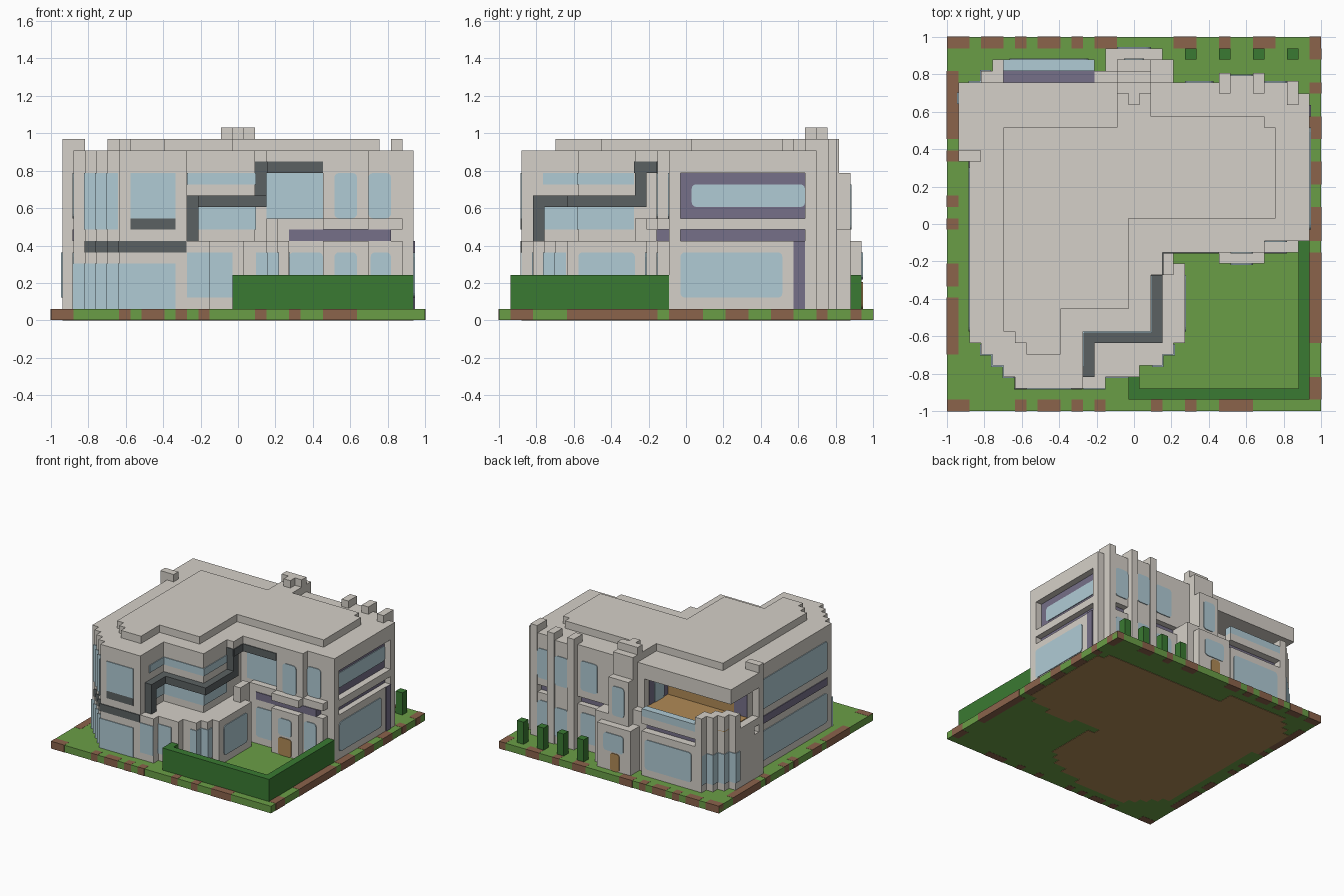
import bpy, bmesh
from mathutils import Vector

if "Cube" in bpy.data.objects:
    bpy.data.objects.remove(bpy.data.objects["Cube"])

SIZE = 33           # blocks along each side of the plot
U = 2 / SIZE        # one block


def material(name, code):
    """Flat colour from a hex code, converted to linear."""
    rgb = []
    for i in (0, 2, 4):
        c = int(code[i:i + 2], 16) / 255
        rgb.append(c / 12.92 if c < 0.04 else ((c + 0.055) / 1.055) ** 2.4)
    m = bpy.data.materials.new(name)
    m.use_nodes = True
    m.diffuse_color = (*rgb, 1)
    m.node_tree.nodes["Principled BSDF"].inputs["Base Color"].default_value = (*rgb, 1)
    return m


stone = material("pale stone", "d5d0c8")
glass = material("blue glass", "b0cbd5")
lawn = material("lawn green", "6a9e46")
leaf = material("hedge green", "3a7a32")
dirt = material("dirt brown", "8b634b")
slate = material("dark slate", "5b6162")
purple = material("purple trim", "767089")
wood = material("golden wood", "b08a56")


def finish(name, bm, mat):
    bmesh.ops.recalc_face_normals(bm, faces=bm.faces)
    for v in bm.verts:
        v.co = Vector((v.co.x * U - 1, v.co.y * U - 1, v.co.z * U))
    me = bpy.data.meshes.new(name)
    bm.to_mesh(me)
    bm.free()
    me.materials.append(mat)
    ob = bpy.data.objects.new(name, me)
    bpy.context.collection.objects.link(ob)


def prism(name, outline, z0, z1, mat, shift=(0, 0)):
    """Plan outline raised from z0 to z1, in blocks."""
    bm = bmesh.new()
    base = bm.faces.new([bm.verts.new((x + shift[0], y + shift[1], z0)) for x, y in outline])
    top = bmesh.ops.extrude_face_region(bm, geom=[base])["geom"]
    bmesh.ops.translate(bm, vec=(0, 0, z1 - z0),
                        verts=[g for g in top if isinstance(g, bmesh.types.BMVert)])
    finish(name, bm, mat)


def box(name, xs, ys, zs, mat, round_axis=None):
    bm = bmesh.new()
    bmesh.ops.create_cube(bm, size=1)
    for v in bm.verts:
        v.co = Vector([r[0] + (c + 0.5) * (r[1] - r[0]) for c, r in zip(v.co, (xs, ys, zs))])
    if round_axis is not None:
        edges = [e for e in bm.edges
                 if abs((e.verts[0].co - e.verts[1].co).normalized()[round_axis]) > 0.9]
        bmesh.ops.bevel(bm, geom=edges, offset=0.4, segments=3, profile=0.5, affect='EDGES')
    finish(name, bm, mat)


def pane(name, side, at, span, zs, mat=glass, rounded=True):
    """Thin plate on a wall facing the given side."""
    out = -0.1 if side in ("front", "left_side") else 0.1
    depth = sorted((at, at + out))
    if side in ("front", "back"):
        box(name, span, depth, zs, mat, 1 if rounded else None)
    else:
        box(name, depth, span, zs, mat, 0 if rounded else None)


def stairs(x, y, dx, dy, count):
    """Stepped corner in plan."""
    pts = [(x, y)]
    for _ in range(count):
        pts += [(x + dx, y), (x + dx, y + dy)]
        x, y = x + dx, y + dy
    return pts


# plan outlines
front_left = stairs(2, 6, 1, -1, 4)
back_left = stairs(1, 28, 1, 1, 3)[::-1]
terrace = [(14, 2), (14, 3), (17, 3), (17, 4), (19, 4)] + stairs(19, 5, 1, 1, 1)
wing = [(20, 14), (24, 14), (24, 13), (28, 13), (28, 14), (31, 14), (31, 15), (32, 15),
        (32, 28), (31, 28), (31, 29), (13, 29), (13, 31)] + back_left + [(1, 22)]
ground_plan = front_left + terrace + [(21, 6), (21, 13), (20, 13)] + wing + [(2, 22)]

# plot with dirt patches along its rim
box("lawn", (0, SIZE), (0, SIZE), (0.05, 1), lawn)
prism("footing", ground_plan, 0, 0.5, wood)
rims = {
    "front": "##....#.##.#.#....#..#..###......",
    "back": "##.##.#.##.#.##.....##..#..##...#",
    "left_side": ".....#####.##...#.#...#.######...",
    "right_side": ".##...########.###..##..##..#..#.",
}
for side, marks in rims.items():
    for i, mark in enumerate(marks):
        if mark == "#":
            span = (i, i + 1)
            edge = (-0.02, 1) if side in ("front", "left_side") else (SIZE - 1, SIZE + 0.02)
            xs, ys = (span, edge) if side in ("front", "back") else (edge, span)
            box("dirt_patch", xs, ys, (0.03, 1.02), dirt)

# hedges and shrubs
box("front_hedge", (16, 32), (1, 2), (1, 4), leaf)
box("hedge_return", (16, 17), (2, 3), (1, 4), leaf)
box("side_hedge", (31, 32), (2, 15), (1, 4), leaf)
for i in range(4):
    box("shrub", (21 + 3 * i, 22 + 3 * i), (31, 32), (1, 4), leaf)

# main storeys and roof
prism("ground_storey", ground_plan, 1, 7, stone)
prism("upper_storey", front_left + [(12, 2), (12, 7), (18, 7), (18, 15), (31, 15), (31, 28),
                                    (14, 28), (14, 24), (2, 24)], 7, 13, stone)
prism("ledge", [(18, 15), (20, 15)] + wing + [(18, 22)], 8, 9, stone)
prism("eaves", front_left + [(12, 2), (12, 7), (18, 7), (18, 12), (19, 12), (19, 14), (28, 14),
                             (28, 15), (32, 15), (32, 28), (31, 28), (31, 29), (1, 29),
                             (1, 22), (2, 22)], 13, 15, stone)
prism("roof_deck", [(5, 7), (6, 7), (6, 6), (7, 6), (7, 5), (10, 5), (10, 9), (16, 9), (16, 17),
                    (29, 17), (29, 25), (28, 25), (28, 26), (18, 26), (18, 28), (15, 28),
                    (15, 25), (5, 25)], 15, 16, stone)
box("chimney", (15, 18), (28, 29), (15, 17), stone)
box("chimney_stub", (16, 17), (27, 28), (15, 17), stone)
box("back_wall", (14, 31), (28, 29), (9, 13), stone)

# recessed purple slots between the storeys
box("front_slot", (21, 30), (13.9, 15), (7, 8), purple)
box("back_slot", (20, 30), (28, 28.2), (7, 8), purple)
box("right_slot", (31, 31.2), (16, 27), (7, 8), purple)
box("balcony_slot", (5, 13), (24, 30), (7, 8), purple)
box("balcony_corner_core", (1, 5), (24, 28), (7, 8), stone)
pane("left_slot", "left_side", 2, (7, 22), (7, 8), purple, False)
pane("right_recess", "right_side", 31, (16, 27), (9, 13), purple, False)
pane("right_window", "right_side", 31.1, (17, 27), (10, 12))
pane("right_strip", "right_side", 32, (26, 27), (1, 7), purple, False)

# pillars and projecting bays
for y in (15, 27):
    box("right_pillar", (31, 32), (y, y + 1), (7, 13), stone)
box("right_front_post", (30, 32), (15, 16), (7, 10), stone)
box("terrace_post", (19, 20), (12, 14), (7, 9), stone)
box("slot_end", (20, 21), (14, 15), (7, 8), stone)
box("left_pillar", (1, 3), (22, 23), (1, 16), stone)
box("front_bay", (24, 28), (14, 15), (9, 13), stone)
box("back_bay", (25, 27), (28, 29.6), (1, 15), stone)
for x in (24, 27):
    box("back_pilaster", (x, x + 1), (28, 29.8), (1, 16), stone)
box("corner_pilaster", (30, 31), (27, 29.1), (1, 16), stone)

# back entrance tower
box("tower", (15, 18), (29, 31), (1, 13), stone)
box("tower_cap", (15, 18), (29, 30), (13, 16), stone)
box("porch", (14, 19), (29, 32), (1, 7), stone)
box("porch_side", (18, 20), (28, 31), (1, 8), stone)
box("tower_side", (13, 15), (28, 30), (1, 9), stone)
pane("tower_window", "back", 31, (15.6, 17.4), (8, 12))
pane("porch_window", "back", 32, (15, 18), (3.6, 6))
pane("back_door", "back", 32, (15.6, 17), (1, 3.4), wood)

# balcony at the back left corner
box("balcony_floor", (2, 14), (24, 29), (9, 9.1), wood)
box("balcony_edge", (5, 13), (29, 30), (9, 9.1), purple)
pane("balcony_wall", "back", 24, (4, 14), (9, 11.5), wood, False)
pane("balcony_lintel", "back", 24, (4, 14), (11.5, 13), purple, False)
pane("balcony_jamb", "back", 24, (2, 4), (9, 13), purple, False)
pane("balcony_side", "left_side", 14, (24, 28), (9, 13), purple, False)
pane("balcony_side_window", "left_side", 13.9, (25, 27), (9, 12))
box("balcony_rail", (5, 13), (30, 31), (9, 10), glass)
prism("balcony_corner", back_left + [(1, 27), (3, 27), (3, 28), (4, 28), (4, 29), (5, 29), (5, 31)],
      7, 11, stone)
prism("balcony_corner_glass", back_left + [(1, 27), (4, 27)], 2, 6, glass, (-0.1, 0.1))
pane("balcony_lower_window", "back", 31, (5.5, 12.5), (2, 6))

# descending slate ribbon
ribbon = [((12, 13), (3, 4), (7, 11)), ((12, 13), (3, 7), (10, 11)), ((12, 19), (6, 7), (10, 11)),
          ((18, 19), (6, 13), (10, 11)), ((18, 19), (12, 13), (10, 13))]
for xs, ys, zs in ribbon:
    box("slate_ribbon", xs, ys, zs, slate)
pane("ribbon_corner", "front", 12, (18, 19), (13, 14), slate, False)
pane("ribbon_side", "right_side", 19, (12, 14), (13, 14), slate, False)
pane("ribbon_top", "front", 14, (19, 24), (13, 14), slate, False)
prism("ribbon_base", front_left[2:] + [(12, 2), (12, 6), (3, 6)], 6, 7, slate, (-0.05, -0.1))

# glass that wraps round corners
wrap = [(11, 4), (12, 4), (12, 7), (18, 7), (18, 12), (17, 12), (17, 8), (11, 8)]
for zs in ((8, 10), (12, 13)):
    prism("wrapped_window", wrap, *zs, glass, (0.1, -0.1))
prism("lower_corner_window", front_left + [(6, 6)], 1, 5, glass, (-0.1, -0.1))
prism("upper_corner_window", front_left[1:] + [(6, 6)], 8, 13, glass, (-0.1, -0.1))
prism("bay_window", [(12, 2), (14, 2), (14, 3), (16, 3), (16, 5), (12, 5)], 2, 6, glass, (0, -0.1))
prism("terrace_window", [(18, 4), (19, 4), (19, 5), (20, 5), (20, 6), (18, 6)], 2, 6, glass, (0.1, -0.1))

# front windows and door
pane("front_upper_window", "front", 2, (7, 11), (9, 13), glass, False)
pane("front_sill", "front", 2, (7, 11), (8, 9), slate, False)
pane("front_lower_window", "front", 2, (5.9, 11), (1, 5), glass, False)
pane("front_wide_window", "front", 15, (19, 24), (9, 13), glass, False)
pane("front_bay_window", "front", 14, (25, 27), (9, 13))
pane("front_right_window", "front", 15, (28, 30), (9, 13))
pane("patio_window", "front", 14, (21, 24), (2, 6))
pane("patio_side_window", "front", 14, (28.2, 30), (2, 6))
pane("door_window", "front", 13, (25, 27), (3.7, 6))
pane("front_door", "front", 13, (25, 27), (1, 3.4), wood)

# side and back windows
pane("terrace_side_window", "right_side", 21, (7, 12), (2, 6))
pane("right_lower_window", "right_side", 32, (16, 25), (2, 6))
for zs in ((2, 6), (9, 13)):
    pane("left_window", "left_side", 2, (7, 21.5), zs)
    pane("back_bay_window", "back", 29.6, (25, 27), zs)
    for span in ((21, 23.5), (28, 30)):
        pane("back_window", "back", 29, span, zs)
